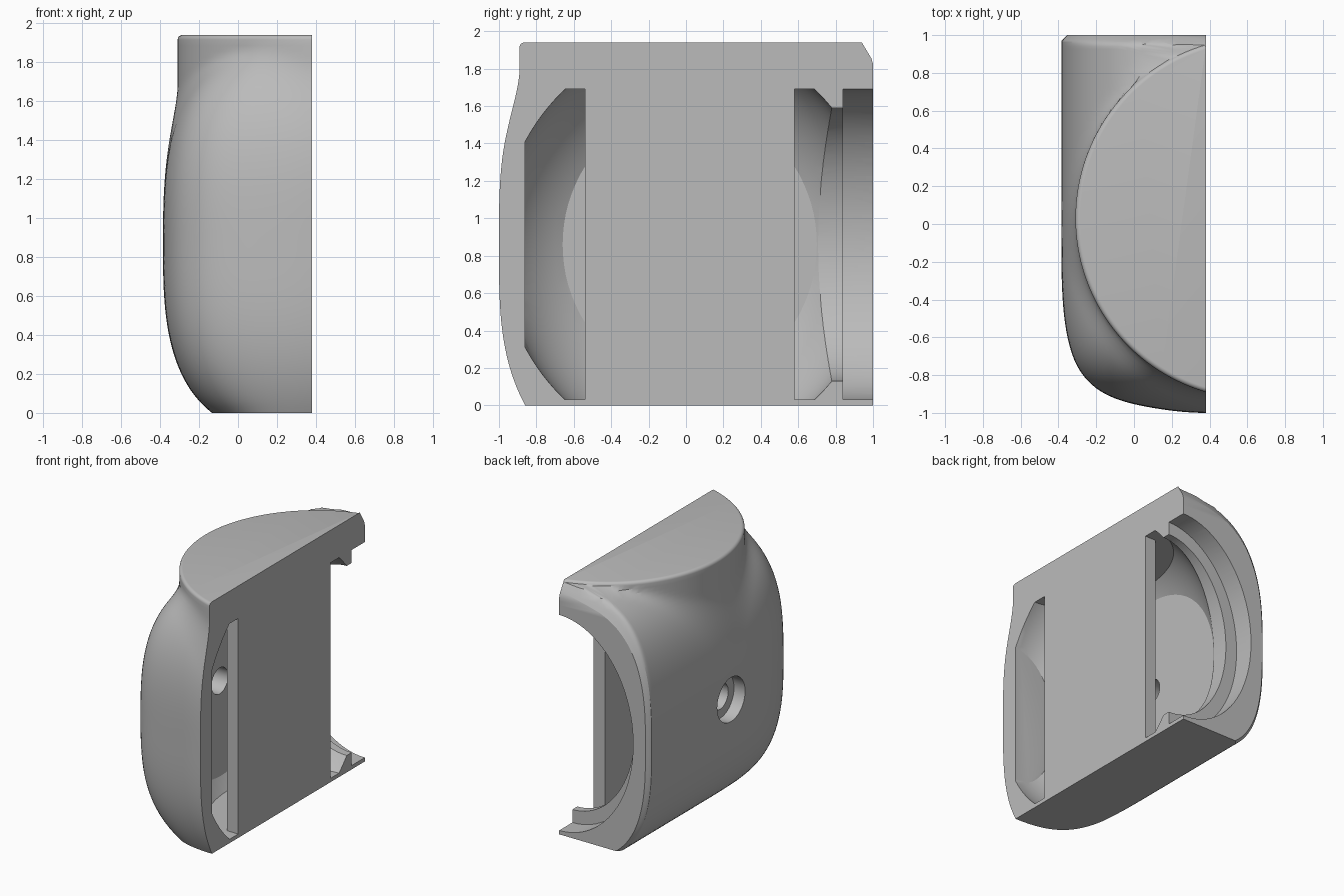
import bpy, bmesh
from math import sin, cos, pi, radians
from mathutils import Vector

if "Cube" in bpy.data.objects:
    bpy.data.objects.remove(bpy.data.objects["Cube"], do_unlink=True)

CUT_X = 0.38      # flat split plane
MID_Z = 0.86      # height of the widest section
AXIS_Y = 0.03     # axis of the round neck
NECK_R = 0.958    # neck radius, its centre lies beyond the split plane
NECK_OFF = 0.268
TOP = 1.94
FILLET = 0.025    # rounding of the top rim

grey = bpy.data.materials.new("warm_grey")
grey.use_nodes = True
grey.diffuse_color = (0.5, 0.5, 0.5, 1)
grey.node_tree.nodes["Principled BSDF"].inputs["Base Color"].default_value = (0.5, 0.5, 0.5, 1)


def make_object(name, bm):
    bm.normal_update()
    bmesh.ops.recalc_face_normals(bm, faces=bm.faces)
    mesh = bpy.data.meshes.new(name)
    bm.to_mesh(mesh)
    bm.free()
    obj = bpy.data.objects.new(name, mesh)
    bpy.context.collection.objects.link(obj)
    mesh.materials.append(grey)
    return obj


def blend_max(a, b):
    k = 0.08 * min(1, a / 0.3)
    h = max(k - abs(a - b), 0) / k
    return max(a, b) + h * h * k / 4


def body_width(z, y):
    """Half width of the bulging body, eased at the rear edge."""
    dz = abs(z - MID_Z)
    height = 0.98 + (min(1 - y, 0.05) * 1.6 if z > MID_Z else 0)
    width = 0.765 * max(1 - (dz / height) ** 2.9, 0) ** (1 / 2.9)
    return max(width - max(y - 0.97, 0), 0.002)


def section(z):
    """Outline of the shell at one height: body blended with a round neck."""
    front = 1.03 - 0.14 * (abs(z - MID_Z) / 0.86) ** 3.3
    rise = max(z - (TOP - FILLET), 0)
    radius = NECK_R - FILLET + max(FILLET ** 2 - rise ** 2, 0) ** 0.5
    has_neck = z > MID_Z
    back = 1 - max(z - 1.84, 0) * 0.6
    points = [(CUT_X, back)]
    # back half, straight sides
    steps = 36
    for i in range(steps):
        y = AXIS_Y + (back - AXIS_Y) * cos(i / steps * pi / 2)
        neck = max(max(radius ** 2 - (y - AXIS_Y) ** 2, 0) ** 0.5 - NECK_OFF, 0)
        points.append((CUT_X - blend_max(body_width(z, y), neck * has_neck), y))
    # front half, rounded corner
    steps = 44
    width = body_width(z, AXIS_Y)
    for i in range(steps + 1):
        a = i / steps * pi / 2
        c, s = (cos(a), sin(a)) if i < steps else (0, 1)
        body = ((c / width) ** 3.8 + (s / front) ** 3.8) ** (-1 / 3.8)
        if a > pi / 4:
            body *= 1 - 0.025 * sin(4 * a) ** 2
        neck = (radius ** 2 - (NECK_OFF * s) ** 2) ** 0.5 - NECK_OFF * c
        r = blend_max(body, neck * has_neck)
        points.append((CUT_X - r * c, AXIS_Y - r * s))
    return [Vector((x, y, z)) for x, y in points]


# Outer shell, lofted upward
bm = bmesh.new()
heights = [(TOP - FILLET) * i / 64 for i in range(65)]
heights += [TOP - FILLET + FILLET * sin(i * pi / 10) for i in range(1, 6)]
rings = [[bm.verts.new(p) for p in section(z)] for z in heights]
for low, high in zip(rings, rings[1:]):
    for i in range(len(low)):
        j = (i + 1) % len(low)
        bm.faces.new((low[i], low[j], high[j], high[i]))
bm.faces.new(rings[0])
bm.faces.new(rings[-1])
shell = make_object("shell_half", bm)


def clipped_bowl(name, limits):
    """Ellipsoid trimmed to a box."""
    bm = bmesh.new()
    bmesh.ops.create_uvsphere(bm, u_segments=96, v_segments=64, radius=1)
    bmesh.ops.scale(bm, vec=(0.72, 1.016, 1.1), verts=bm.verts)
    bmesh.ops.translate(bm, vec=(CUT_X, 0.02, MID_Z), verts=bm.verts)
    for axis, pair in enumerate(limits):
        for value, side in zip(pair, (-1, 1)):
            point, normal = Vector(), Vector()
            point[axis], normal[axis] = value, side
            cut = bmesh.ops.bisect_plane(bm, geom=bm.verts[:] + bm.edges[:] + bm.faces[:],
                                         plane_co=point, plane_no=normal, clear_outer=True)
            edges = [e for e in cut["geom_cut"] if isinstance(e, bmesh.types.BMEdge)]
            bmesh.ops.holes_fill(bm, edges=edges, sides=0)
    return make_object(name, bm)


def block(name, low, high):
    bm = bmesh.new()
    bmesh.ops.create_cube(bm, size=1)
    for v in bm.verts:
        v.co = [a + (t + 0.5) * (b - a) for t, a, b in zip(v.co, low, high)]
    return make_object(name, bm)


def oval_rod(name, axis, start, end, centre, radii, segments=96):
    """Oval cylinder running along x or y."""
    bm = bmesh.new()
    bmesh.ops.create_cone(bm, cap_ends=True, segments=segments, radius1=1, radius2=1, depth=1)
    for v in bm.verts:
        u, w, t = v.co
        along = start + (t + 0.5) * (end - start)
        side, up = centre + u * radii[0], MID_Z + w * radii[1]
        v.co = (along, side, up) if axis == "x" else (side, along, up)
    return make_object(name, bm)


def subtract(target, cutter):
    cutter.hide_render = True
    bpy.ops.object.select_all(action="DESELECT")
    bpy.context.view_layer.objects.active = target
    target.select_set(True)
    mod = target.modifiers.new(cutter.name, "BOOLEAN")
    mod.operation = "DIFFERENCE"
    mod.solver = "EXACT"
    mod.object = cutter
    bpy.ops.object.modifier_apply(modifier=mod.name)
    bpy.data.objects.remove(cutter, do_unlink=True)


# Hollow that leaves a flat plate standing between two open slots
hollow = clipped_bowl("inner_hollow", ((-0.155, 0.5), (-0.86, 0.9), (0.03, 1.69)))
subtract(hollow, block("plate_gap", (0.285, -0.54, -0.5), (0.7, 0.58, 2.5)))
subtract(shell, hollow)

# Stepped rear opening and countersunk screw hole
subtract(shell, oval_rod("rear_tunnel", "y", 0.61, 1.1, CUT_X, (0.53, 0.73)))
subtract(shell, oval_rod("rear_recess", "y", 0.84, 1.1, CUT_X, (0.63, 0.83)))
subtract(shell, oval_rod("screw_head_seat", "x", -0.5, -0.29, 0.0, (0.17, 0.17), 48))
subtract(shell, oval_rod("screw_hole", "x", -0.5, 0.0, 0.0, (0.1, 0.1), 48))

bpy.ops.object.select_all(action="DESELECT")
bpy.context.view_layer.objects.active = shell
shell.select_set(True)
bpy.ops.object.shade_smooth_by_angle(angle=radians(28))
